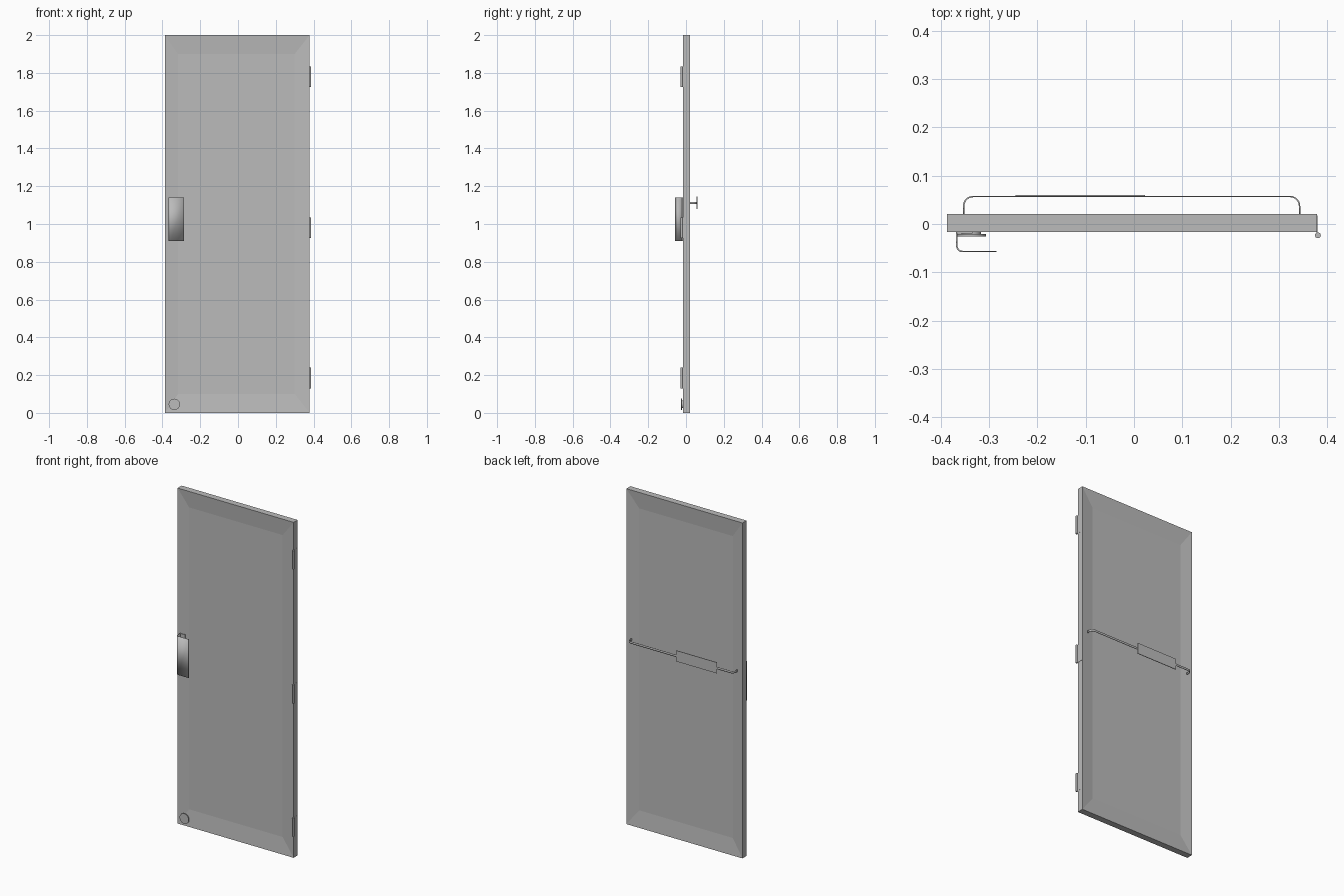
import bpy
import bmesh
import math
from mathutils import Vector

cube = bpy.data.objects.get("Cube")
if cube:
    bpy.data.objects.remove(cube, do_unlink=True)

grey = bpy.data.materials.new("plain_grey")
grey.use_nodes = True
colour = (0.5, 0.5, 0.5, 1)
grey.diffuse_color = colour
grey.node_tree.nodes["Principled BSDF"].inputs["Base Color"].default_value = colour


def add_object(name, bm, smooth=False):
    bmesh.ops.recalc_face_normals(bm, faces=bm.faces)
    mesh = bpy.data.meshes.new(name)
    bm.to_mesh(mesh)
    bm.free()
    mesh.materials.append(grey)
    obj = bpy.data.objects.new(name, mesh)
    bpy.context.collection.objects.link(obj)
    if smooth:
        bpy.context.view_layer.objects.active = obj
        obj.select_set(True)
        bpy.ops.object.shade_smooth_by_angle(angle=math.radians(35))
        obj.select_set(False)
    return obj


def box_mesh(low, high):
    bm = bmesh.new()
    bmesh.ops.create_cube(bm, size=1)
    low, high = Vector(low), Vector(high)
    for v in bm.verts:
        v.co = Vector(b if c > 0 else a for a, b, c in zip(low, high, v.co))
    bm.normal_update()
    return bm


def cylinder(name, centre, radius, length, axis="z", sides=32):
    bm = bmesh.new()
    bmesh.ops.create_cone(bm, cap_ends=True, segments=sides,
                          radius1=radius, radius2=radius, depth=length)
    for v in bm.verts:
        x, y, z = v.co
        v.co = Vector(centre) + Vector((x, z, -y) if axis == "y" else (x, y, z))
    return add_object(name, bm, True)


def rounded_path(points, radius, steps=8):
    """Replace each inner right-angle corner of a flat path by an arc."""
    pts = [Vector(p) for p in points]
    path = [pts[0]]
    for before, corner, after in zip(pts, pts[1:], pts[2:]):
        a = (before - corner).normalized() * radius
        b = (after - corner).normalized() * radius
        for i in range(steps + 1):
            t = math.pi / 2 * i / steps
            path.append(corner + a * (1 - math.sin(t)) + b * (1 - math.cos(t)))
    return path + [pts[-1]]


def bent_strip(name, path, bottom, top, thickness):
    bm = bmesh.new()
    rows = [[bm.verts.new((p.x, p.y, z)) for p in path] for z in (bottom, top)]
    for i in range(len(path) - 1):
        bm.faces.new((rows[0][i], rows[0][i + 1], rows[1][i + 1], rows[1][i]))
    obj = add_object(name, bm, True)
    solid = obj.modifiers.new("thickness", "SOLIDIFY")
    solid.thickness = thickness
    solid.offset = 0


# Door leaf with a shallow recessed pane on both faces
bm = box_mesh((-0.387, -0.017, 0), (0.379, 0.021, 2))
broad = [f for f in bm.faces if abs(f.normal.y) > 0.9]
bmesh.ops.inset_individual(bm, faces=broad, thickness=0.05)
for face in broad:
    middle = face.calc_center_median()
    for v in face.verts:
        v.co.x = 0.30 if v.co.x > middle.x else -0.317
        v.co.z = 1.90 if v.co.z > middle.z else 0.10
        v.co.y -= math.copysign(0.009, middle.y)
add_object("door_leaf", bm)

# Bent pull plate on the front
pull = [(-0.335, -0.0185), (-0.367, -0.0185), (-0.367, -0.057), (-0.285, -0.057)]
bent_strip("front_pull", rounded_path(pull[1:], 0.012), 0.91, 1.14, 0.003)
add_object("front_pull_flange",
           box_mesh((-0.3685, -0.02, 0.91), (-0.335, -0.017, 1.14)))

# Round lock at the lower front corner
cylinder("lock_neck", (-0.337, -0.019, 0.045), 0.02, 0.006, "y")
cylinder("lock_disc", (-0.337, -0.0235, 0.045), 0.03, 0.005, "y")

# Push bar and its plate on the back
bar = [(-0.353, 0.021), (-0.353, 0.057), (0.343, 0.057), (0.343, 0.021)]
bent_strip("back_bar", rounded_path(bar, 0.02), 1.105, 1.117, 0.003)
add_object("back_bar_plate", box_mesh((-0.245, 0.0565, 1.08), (0.023, 0.06, 1.145)))

# Three hinges on the left edge
for place, z in (("lower", 0.185), ("middle", 0.98), ("upper", 1.78)):
    cylinder(place + "_hinge_pin", (0.381, -0.0235, z), 0.006, 0.11, sides=24)
    add_object(place + "_hinge_leaf",
               box_mesh((0.378, -0.02, z - 0.055), (0.380, 0.018, z + 0.055)))
